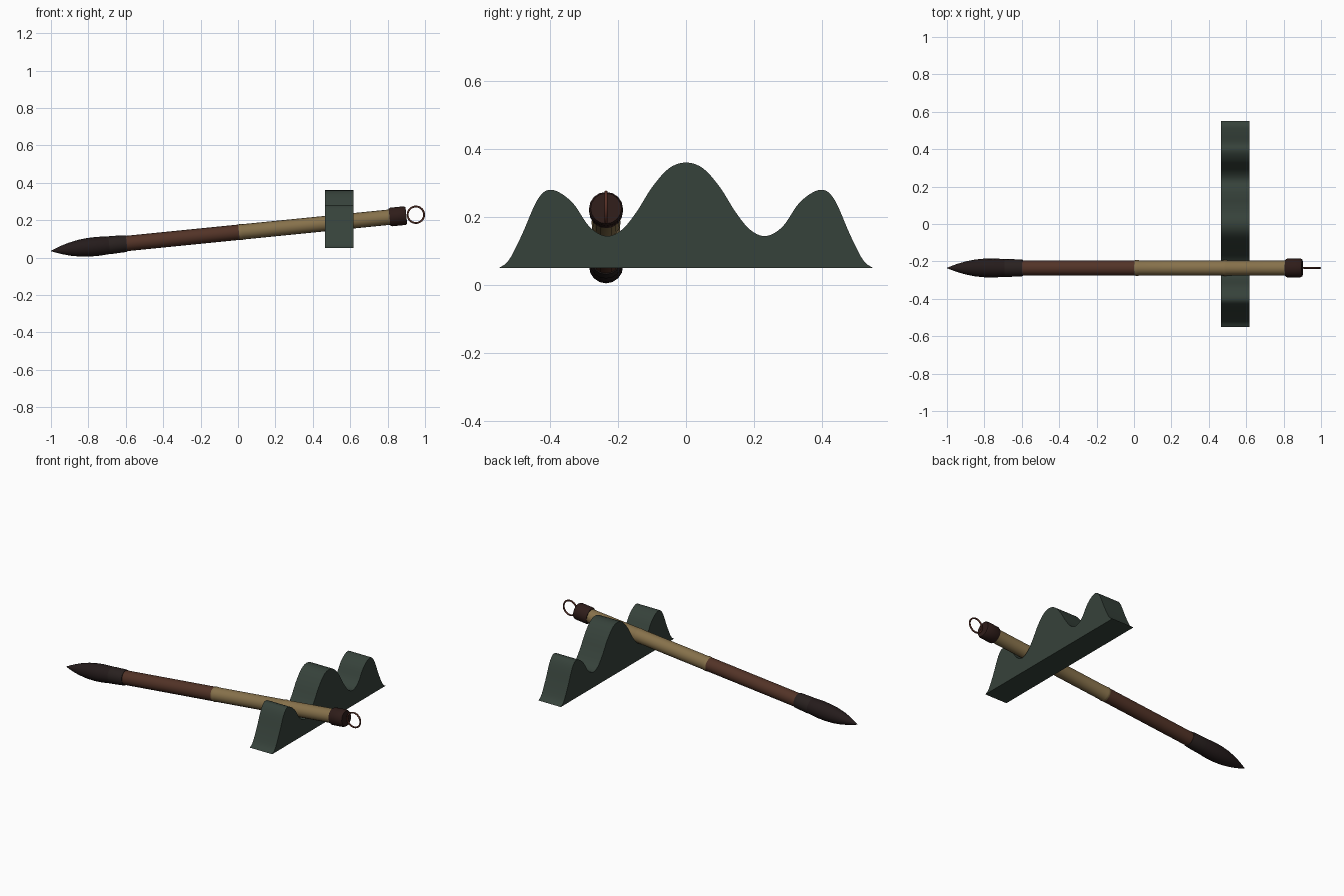
import bpy, bmesh, math
from mathutils import Matrix, Vector

if "Cube" in bpy.data.objects:
    bpy.data.objects.remove(bpy.data.objects["Cube"])

SLOPE = math.atan(0.1)
BRUSH = Matrix.Translation((0, -0.235, 0.135)) @ Matrix.Rotation(-SLOPE, 4, 'Y')


def material(name, rgb):
    m = bpy.data.materials.new(name)
    m.diffuse_color = (*rgb, 1)
    m.use_nodes = True
    m.node_tree.nodes["Principled BSDF"].inputs["Base Color"].default_value = m.diffuse_color
    return m


def finish(name, bm, mat, angle=35):
    bmesh.ops.recalc_face_normals(bm, faces=bm.faces[:])
    me = bpy.data.meshes.new(name)
    bm.to_mesh(me)
    bm.free()
    ob = bpy.data.objects.new(name, me)
    bpy.context.collection.objects.link(ob)
    me.materials.append(mat)
    bpy.ops.object.select_all(action='DESELECT')
    ob.select_set(True)
    bpy.context.view_layer.objects.active = ob
    bpy.ops.object.shade_smooth_by_angle(angle=math.radians(angle))
    return ob


def lathe(name, profile, mat, sides=16):
    """Turn (x, radius) points around the tilted brush axis."""
    bm = bmesh.new()
    rings = []
    for x, r in profile:
        s = x / math.cos(SLOPE)
        rings.append([bm.verts.new(BRUSH @ Vector((
            s, r * math.cos(2 * math.pi * i / sides), r * math.sin(2 * math.pi * i / sides))))
            for i in range(sides)])
    for a, b in zip(rings, rings[1:]):
        for i in range(sides):
            j = (i + 1) % sides
            bm.faces.new((a[i], a[j], b[j], b[i]))
    bm.faces.new(rings[0])
    bm.faces.new(rings[-1])
    return finish(name, bm, mat)


def smooth_curve(pts, steps=5):
    """Catmull-Rom curve through the points."""
    p = [Vector(q) for q in pts]
    out = []
    for i in range(len(p) - 1):
        a, b, c, d = p[max(i - 1, 0)], p[i], p[i + 1], p[min(i + 2, len(p) - 1)]
        for k in range(steps):
            t = k / steps
            out.append(0.5 * (2 * b + (c - a) * t + (2 * a - 5 * b + 4 * c - d) * t * t
                              + (3 * b - a - 3 * c + d) * t ** 3))
    return out + [p[-1]]


tan = material("bamboo", (0.24, 0.165, 0.07))
brown = material("brown_wood", (0.085, 0.033, 0.02))
ferrule_mat = material("dark_ferrule", (0.022, 0.015, 0.014))
dark = material("dark_hair", (0.018, 0.011, 0.011))
collar_mat = material("dark_collar", (0.028, 0.012, 0.01))
cord = material("red_cord", (0.10, 0.03, 0.02))
green = material("green_stone", (0.037, 0.054, 0.043))

# Brush hair and ferrule
lathe("bristles", [(-1.0, 0.001), (-0.975, 0.011), (-0.945, 0.022), (-0.90, 0.035),
                   (-0.85, 0.045), (-0.80, 0.05), (-0.75, 0.051), (-0.70, 0.048),
                   (-0.66, 0.045)], dark)
lathe("ferrule", [(-0.69, 0.047), (-0.68, 0.048), (-0.61, 0.0455), (-0.595, 0.044)], ferrule_mat)

# Handle in two tones with raised nodes
lathe("lower_handle", [(-0.61, 0.041), (0.01, 0.041)], brown)
lathe("upper_handle", [(0.005, 0.041), (0.01, 0.043), (0.02, 0.043), (0.028, 0.041),
                       (0.475, 0.041), (0.482, 0.043), (0.49, 0.043), (0.498, 0.041),
                       (0.82, 0.041)], tan)

# End collar
lathe("end_collar", [(0.81, 0.045), (0.818, 0.05), (0.89, 0.05), (0.90, 0.045)], collar_mat)

# Hanging loop
R, r, N, M = 0.044, 0.005, 32, 8
bm = bmesh.new()
loop = []
for i in range(N):
    u = 2 * math.pi * i / N
    loop.append([])
    for j in range(M):
        v = 2 * math.pi * j / M
        d = R + r * math.cos(v)
        loop[-1].append(bm.verts.new((0.951 + d * math.cos(u), -0.235 + r * math.sin(v),
                                      0.229 + d * math.sin(u))))
for i in range(N):
    for j in range(M):
        a, b = loop[i], loop[(i + 1) % N]
        k = (j + 1) % M
        bm.faces.new((a[j], b[j], b[k], a[k]))
finish("hanging_loop", bm, cord, 60)

# Mountain-shaped brush rest: mirrored half profile, extruded along x
half = [(0, 0.36), (0.05, 0.343), (0.10, 0.287), (0.144, 0.217), (0.188, 0.163),
        (0.235, 0.144), (0.285, 0.173), (0.335, 0.244), (0.394, 0.28), (0.435, 0.253),
        (0.482, 0.148), (0.52, 0.074), (0.55, 0.05)]
outline = smooth_curve([(-y, z) for y, z in half[:0:-1]] + half)
bm = bmesh.new()
face = bm.faces.new([bm.verts.new((0.465, p.x, p.y)) for p in outline])
ext = bmesh.ops.extrude_face_region(bm, geom=[face])
bmesh.ops.translate(bm, vec=(0.152, 0, 0),
                    verts=[g for g in ext["geom"] if isinstance(g, bmesh.types.BMVert)])
rest = finish("brush_rest", bm, green, 30)
